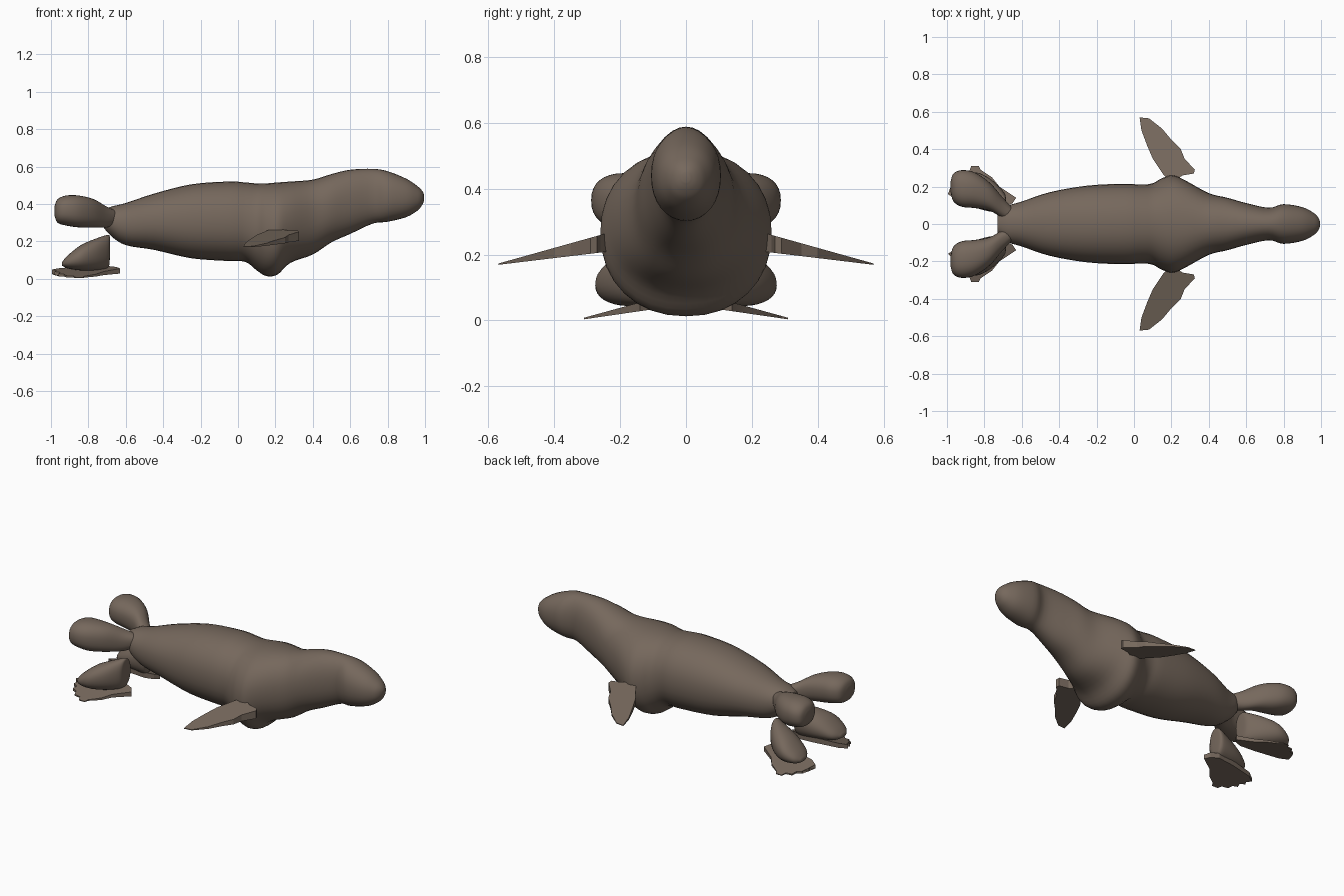
import bpy
import bmesh
from math import cos, sin, tau, radians
from mathutils import Vector

RING_SIDES = 32
SUBSTEPS = 4

default_cube = bpy.data.objects.get("Cube")
if default_cube:
    bpy.data.objects.remove(default_cube, do_unlink=True)

# One brown hide colour for the whole animal
hide = bpy.data.materials.new("brown_hide")
hide.use_nodes = True
hide_colour = (0.18, 0.138, 0.108, 1)
hide.diffuse_color = hide_colour
hide.node_tree.nodes["Principled BSDF"].inputs["Base Color"].default_value = hide_colour


def finish(name, bm, angle):
    bmesh.ops.recalc_face_normals(bm, faces=bm.faces)
    mesh = bpy.data.meshes.new(name)
    bm.to_mesh(mesh)
    bm.free()
    mesh.materials.append(hide)
    part = bpy.data.objects.new(name, mesh)
    bpy.context.collection.objects.link(part)
    bpy.ops.object.select_all(action="DESELECT")
    part.select_set(True)
    bpy.context.view_layer.objects.active = part
    bpy.ops.object.shade_smooth_by_angle(angle=radians(angle))
    return part


def smooth_stations(stations):
    """Catmull-Rom interpolation through rows of numbers."""
    rows = [Vector(s) for s in stations]
    result = []
    for i in range(len(rows) - 1):
        a, b, c = rows[max(i - 1, 0)], rows[i], rows[i + 1]
        d = rows[min(i + 2, len(rows) - 1)]
        for step in range(SUBSTEPS):
            t = step / SUBSTEPS
            result.append(b + (c - a) * (t / 2)
                          + (a * 2 - b * 5 + c * 4 - d) * (t * t / 2)
                          + (b * 3 - a - c * 3 + d) * (t * t * t / 2))
    return result + [rows[-1]]


def squared(value, power):
    return abs(value) ** power * (1 if value > 0 else -1)


def loft(name, stations, power=0.92):
    """Rounded rings along x; each station is x, y, bottom, top, half width."""
    bm = bmesh.new()
    rings = []
    for x, y, bottom, top, half in smooth_stations(stations):
        middle, height = (top + bottom) / 2, (top - bottom) / 2
        angles = [tau * k / RING_SIDES for k in range(RING_SIDES)]
        rings.append([bm.verts.new((x, y + half * squared(cos(a), power),
                                    middle + height * squared(sin(a), power)))
                      for a in angles])
    for first, second in zip(rings, rings[1:]):
        for k in range(RING_SIDES):
            n = (k + 1) % RING_SIDES
            bm.faces.new((first[k], first[n], second[n], second[k]))
    bm.faces.new(rings[0])
    bm.faces.new(rings[-1])
    return finish(name, bm, 60)


def blade(name, outline, side, height, thickness):
    """Flat flipper whose height and thickness vary with distance from the body."""
    bm = bmesh.new()
    layers = []
    for sign in (1, -1):
        layers.append([bm.verts.new((x, side * y, height(y) + sign * thickness(y) / 2))
                       for x, y in outline])
    top, bottom = layers
    bm.faces.new(top)
    bm.faces.new(bottom)
    for k in range(len(outline)):
        n = (k + 1) % len(outline)
        bm.faces.new((top[k], top[n], bottom[n], bottom[k]))
    bmesh.ops.triangulate(bm, faces=[f for f in bm.faces if len(f.verts) > 4])
    return finish(name, bm, 20)


# Body from tail root to snout
loft("body", [
    (-.73, 0, .29, .36, .05),
    (-.68, 0, .23, .385, .095),
    (-.6, 0, .18, .405, .12),
    (-.45, 0, .155, .455, .17),
    (-.25, 0, .11, .505, .205),
    (-.05, 0, .095, .52, .215),
    (.04, 0, .09, .515, .21),
    (.1, 0, .045, .51, .218),
    (.15, 0, .015, .51, .245),
    (.21, 0, .022, .515, .26),
    (.28, 0, .085, .52, .23),
    (.4, 0, .13, .53, .165),
    (.5, 0, .195, .56, .14),
    (.6, 0, .24, .583, .112),
    (.72, 0, .295, .588, .087),
    (.8, 0, .305, .575, .106),
    (.9, 0, .33, .535, .09),
    (.96, 0, .365, .495, .06),
    (.985, 0, .395, .47, .035),
    (.995, 0, .42, .45, .012),
])

# Fore flipper and ragged hind flipper outlines
fore_outline = [(.03, .57), (.08, .565), (.15, .51), (.2, .45), (.25, .4),
                (.27, .35), (.325, .29), (.32, .27), (.26, .26), (.2, .22),
                (.16, .26), (.1, .35), (.07, .42), (.04, .5)]
hind_outline = [(-.63, .14), (-.72, .2), (-.76, .25), (-.82, .29), (-.83, .31),
                (-.87, .31), (-.88, .285), (-.92, .28), (-.93, .25), (-.96, .24),
                (-.95, .215), (-.98, .2), (-.97, .18), (-.995, .16), (-.95, .13),
                (-.9, .12), (-.8, .1), (-.7, .09), (-.65, .11)]

for label, side in (("front_side", -1), ("back_side", 1)):
    # Upper rounded tail lobe
    loft(label + "_upper_tail_lobe", [
        (-.64, side * .04, .3, .36, .035),
        (-.7, side * .085, .275, .385, .055),
        (-.77, side * .145, .275, .425, .075),
        (-.85, side * .18, .275, .445, .095),
        (-.92, side * .19, .285, .445, .098),
        (-.965, side * .195, .3, .425, .075),
        (-.98, side * .2, .335, .39, .03),
    ], 0.85)
    # Lower wedge-shaped tail lobe
    loft(label + "_lower_tail_lobe", [
        (-.685, side * .11, .12, .22, .025),
        (-.695, side * .115, .06, .235, .055),
        (-.76, side * .15, .045, .215, .085),
        (-.84, side * .18, .045, .18, .095),
        (-.91, side * .19, .055, .125, .07),
        (-.94, side * .195, .07, .09, .025),
    ])
    # Flippers
    blade(label + "_fore_flipper", fore_outline, side,
          lambda y: .235 - .2 * (y - .25),
          lambda y: max(.004, .055 - .16 * (y - .25)))
    blade(label + "_hind_flipper", hind_outline, side,
          lambda y: .05 - .21 * (y - .1),
          lambda y: max(.004, .032 - .13 * (y - .1)))
